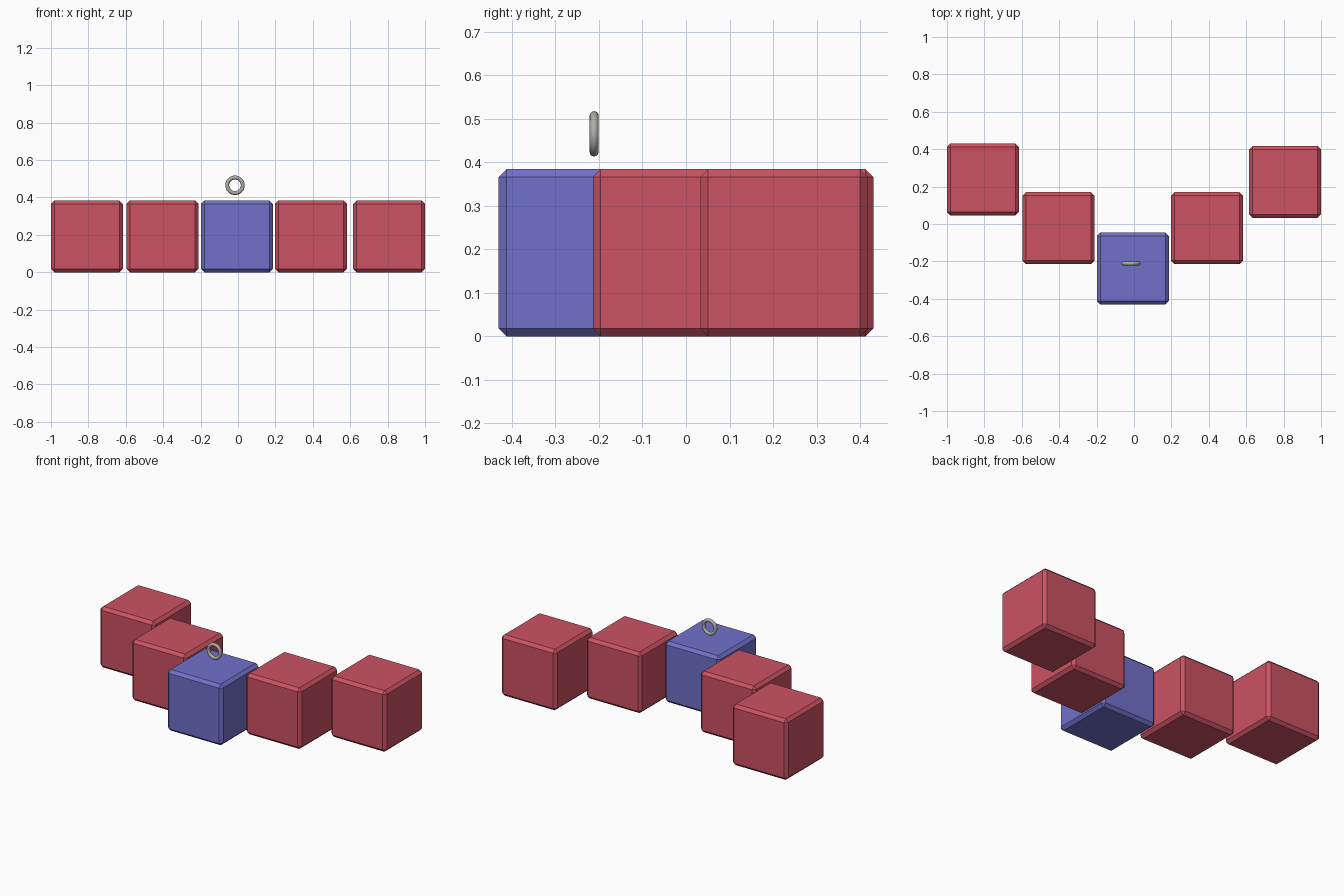
import bpy, bmesh, math

if "Cube" in bpy.data.objects:
    bpy.data.objects.remove(bpy.data.objects["Cube"])

SIZE = 0.384
BEVEL = 0.018


def material(name, rgb):
    m = bpy.data.materials.new(name)
    m.diffuse_color = (*rgb, 1.0)
    m.use_nodes = True
    m.node_tree.nodes["Principled BSDF"].inputs["Base Color"].default_value = m.diffuse_color
    return m


red = material("red", (0.60, 0.085, 0.125))
blue = material("blue", (0.165, 0.165, 0.60))
grey = material("grey", (0.42, 0.42, 0.40))


def block(name, x, y, mat):
    """Chamfered cube standing on the ground."""
    bm = bmesh.new()
    bmesh.ops.create_cube(bm, size=SIZE)
    bmesh.ops.bevel(bm, geom=bm.edges[:], offset=BEVEL, segments=1,
                    profile=0.5, affect='EDGES')
    mesh = bpy.data.meshes.new(name)
    bm.to_mesh(mesh)
    bm.free()
    mesh.materials.append(mat)
    ob = bpy.data.objects.new(name, mesh)
    ob.location = (x, y, SIZE / 2)
    bpy.context.collection.objects.link(ob)


# V-shaped row of blocks
for name, x, y, mat in (
    ("outer_left_block", -0.808, 0.238, red),
    ("inner_left_block", -0.404, -0.022, red),
    ("centre_block", -0.006, -0.238, blue),
    ("inner_right_block", 0.390, -0.022, red),
    ("outer_right_block", 0.808, 0.225, red),
):
    block(name, x, y, mat)

# Small upright ring floating over the centre block
bpy.ops.mesh.primitive_torus_add(
    major_segments=48, minor_segments=12, major_radius=0.0415,
    minor_radius=0.0105, location=(-0.016, -0.211, 0.465),
    rotation=(math.pi / 2, 0, 0))
ring = bpy.context.object
ring.name = "ring"
ring.data.materials.append(grey)
bpy.ops.object.shade_smooth()
